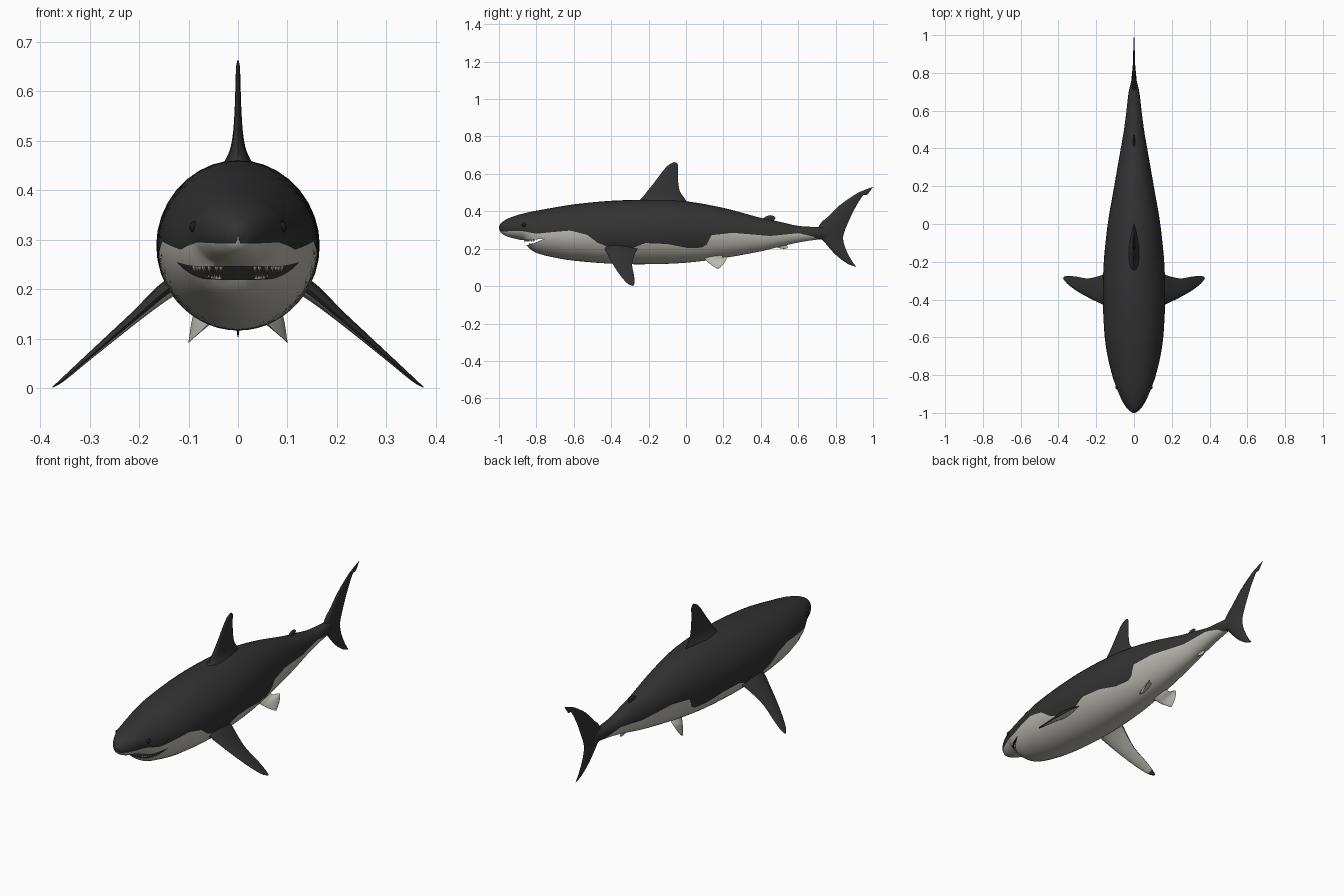
import bpy, bmesh, math
from mathutils import Vector

if "Cube" in bpy.data.objects:
    bpy.data.objects.remove(bpy.data.objects["Cube"])


def material(name, rgb):
    m = bpy.data.materials.new(name)
    m.diffuse_color = (*rgb, 1)
    m.use_nodes = True
    m.node_tree.nodes["Principled BSDF"].inputs["Base Color"].default_value = m.diffuse_color
    return m


DARK = material("slate_back", (0.032, 0.032, 0.032))
PALE = material("pale_belly", (0.50, 0.485, 0.44))
BLACK = material("mouth_black", (0.012, 0.011, 0.011))
IVORY = material("tooth_ivory", (0.62, 0.60, 0.52))


def spline(keys, x, k, smooth=True):
    """Value k of the key rows (position first) at x."""
    x = min(max(x, keys[0][0]), keys[-1][0])
    i = 0
    while i < len(keys) - 2 and x > keys[i + 1][0]:
        i += 1
    a, b = keys[i], keys[i + 1]
    h = b[0] - a[0]
    t = (x - a[0]) / h
    if not smooth:
        return a[k] + (b[k] - a[k]) * t

    def slope(j):
        p, q = keys[max(j - 1, 0)], keys[min(j + 1, len(keys) - 1)]
        return (q[k] - p[k]) / (q[0] - p[0]) * h
    return ((2*t**3 - 3*t*t + 1) * a[k] + (t**3 - 2*t*t + t) * slope(i)
            + (3*t*t - 2*t**3) * b[k] + (t**3 - t*t) * slope(i + 1))


def finish(name, bm, mats):
    bmesh.ops.recalc_face_normals(bm, faces=bm.faces)
    me = bpy.data.meshes.new(name)
    bm.to_mesh(me)
    bm.free()
    ob = bpy.data.objects.new(name, me)
    bpy.context.collection.objects.link(ob)
    for m in mats:
        me.materials.append(m)
    return ob


def activate(ob):
    bpy.ops.object.select_all(action='DESELECT')
    ob.select_set(True)
    bpy.context.view_layer.objects.active = ob


def smooth(ob, angle=40):
    activate(ob)
    bpy.ops.object.shade_smooth_by_angle(angle=math.radians(angle))


def loft(rings, paint):
    """Closed rings joined in order; paint(ring, segment) gives the slot."""
    bm = bmesh.new()
    vs = [[bm.verts.new(p) for p in r] for r in rings]
    n = len(rings[0])
    for i in range(len(vs) - 1):
        for j in range(n):
            f = bm.faces.new((vs[i][j], vs[i][(j + 1) % n],
                              vs[i + 1][(j + 1) % n], vs[i + 1][j]))
            f.material_index = paint(i, j)
    for r in (vs[0], vs[-1]):
        bm.faces.new(r)
    return bm


# Body profile: y, top z, bottom z, half width
BODY = [(-1, .319, .306, .006), (-.988, .338, .284, .026), (-.95, .362, .263, .055),
        (-.9, .38, .25, .079), (-.865, .389, .238, .093), (-.845, .394, .208, .101),
        (-.8, .403, .178, .116), (-.7, .421, .152, .14), (-.6, .437, .136, .155),
        (-.4, .456, .12, .165), (-.2, .461, .117, .16), (0, .453, .125, .139),
        (.2, .418, .15, .105), (.4, .365, .186, .07), (.5, .344, .21, .053),
        (.6, .322, .233, .04), (.7, .316, .248, .028), (.76, .315, .25, .014),
        (.8, .305, .255, .006)]
# Height of the line where the dark back meets the pale belly: y, z
LINE = [(-1, .292), (-.88, .295), (-.8, .28), (-.72, .288), (-.62, .297), (-.53, .275),
        (-.47, .23), (-.4, .205), (-.28, .205), (-.22, .23), (-.1, .225), (0, .205),
        (.08, .205), (.112, .222), (.135, .272), (.25, .285), (.45, .268), (.6, .283),
        (.68, .265), (.73, .235)]
UP, LOW = 12, 9


def section(y):
    top, bot, w = (spline(BODY, y, k) for k in (1, 2, 3))
    return (top + bot) / 2, (top - bot) / 2, w


def body_ring(y):
    zc, hz, w = section(y)
    c = (spline(LINE, y, 1, False) - zc) / hz
    edge = min(math.acos(max(-1, min(1, c))), math.pi * .96)
    angles = [edge * i / UP for i in range(UP + 1)]
    angles += [edge + (math.pi - edge) * i / LOW for i in range(1, LOW + 1)]
    half = [(w * math.sin(a), y, zc + hz * math.cos(a)) for a in angles]
    return half + [(-x, yy, z) for x, yy, z in half[-2:0:-1]]


ys = [-1, -.997, -.993, -.988, -.98, -.97] + [-.96 + 1.76 * i / 130 for i in range(131)]
N = 2 * (UP + LOW)
body = finish("body", loft([body_ring(y) for y in ys],
              lambda i, j: int(UP <= j < N - UP and ys[i] < .725)), [DARK, PALE, BLACK])

# Mouth opening: a wedge cut across the jaw
bm = bmesh.new()
wedge = [(-.92, .247), (-.84, .246), (-.755, .254), (-.83, .222), (-.92, .212)]
f = bm.faces.new([bm.verts.new((-.2, y, z)) for y, z in wedge])
ext = bmesh.ops.extrude_face_region(bm, geom=[f])
bmesh.ops.translate(bm, vec=(.4, 0, 0),
                    verts=[v for v in ext["geom"] if isinstance(v, bmesh.types.BMVert)])
for f in bm.faces:
    f.material_index = 2
# keep the snout in front of the lower jaw whole
cutter = finish("mouth_cutter", bm, [DARK, PALE, BLACK])
cutter.hide_render = True
mod = body.modifiers.new("mouth", 'BOOLEAN')
mod.object, mod.operation, mod.solver = cutter, 'DIFFERENCE', 'EXACT'
activate(body)
bpy.ops.object.modifier_apply(modifier="mouth")
bpy.data.objects.remove(cutter)
smooth(body)


# Teeth along both jaws
def teeth(name, z, ylist, direction):
    bm = bmesh.new()
    for y in ylist:
        zc, hz, w = section(y)
        x = w * math.sqrt(max(0, 1 - ((z - zc) / hz) ** 2)) * .9
        for s in (-1, 1):
            base = [bm.verts.new((s * x + .005 * a, y + .008 + .005 * b, z))
                    for a, b in ((1, 0), (0, 1), (-1, 0), (0, -1))]
            tip = bm.verts.new((s * x, y + .008, z + .014 * direction))
            bm.faces.new(base)
            for i in range(4):
                bm.faces.new((base[i], base[(i + 1) % 4], tip))
    finish(name, bm, [IVORY])


teeth("upper_teeth", .248, [-.87, -.864, -.857, -.85, -.842, -.833, -.822], -1)
teeth("lower_teeth", .217, [-.846, -.843, -.84, -.836, -.83], 1)

# Eyes
for s, side in ((1, "right"), (-1, "left")):
    bm = bmesh.new()
    bmesh.ops.create_uvsphere(bm, u_segments=14, v_segments=8, radius=.012)
    bmesh.ops.translate(bm, verts=bm.verts, vec=(s * .087, -.865, .326))
    smooth(finish(side + "_eye", bm, [BLACK]))


# Fins: stations of leading point, trailing point and half thickness
def fin(name, stations, normal, mats, side=1, pale_under=False, steps=4):
    keys = [(i, *s) for i, s in enumerate(stations)]
    count = (len(keys) - 1) * steps
    normal = Vector(normal).normalized()
    us = [(1 - math.cos(math.pi * i / 8)) / 2 for i in range(9)]
    rings = []
    for i in range(count + 1):
        v = [spline(keys, i / steps, k) for k in range(1, 8)]
        lead, trail, t = Vector(v[:3]), Vector(v[3:6]), max(v[6], .001)
        upper, lower = [], []
        for u in us:
            p = lead.lerp(trail, u)
            off = normal * t * 2.6 * math.sqrt(u) * (1 - u)
            upper.append(p + off)
            lower.append(p - off)
        rings.append([(side * p.x, p.y, p.z) for p in upper + lower[-2:0:-1]])

    def paint(i, j):
        return int(pale_under and 9 <= j <= 14 and i < count * .8)
    smooth(finish(name, loft(rings, paint), mats), 50)


def flat(rows):
    """Stations on the centre plane from lead y, z, trail y, z, thickness."""
    return [(0, a, b, 0, c, d, t) for a, b, c, d, t in rows]


fin("dorsal_fin", flat([
    (-.28, .43, .02, .43, .045), (-.235, .472, -.012, .475, .02),
    (-.205, .51, -.033, .508, .011), (-.165, .56, -.042, .56, .007),
    (-.12, .62, -.044, .615, .005), (-.09, .65, -.042, .645, .004),
    (-.065, .663, -.05, .66, .0015)]), (1, 0, 0), [DARK])

fin("tail_fin", flat([
    (.99, .527, 1, .53, .001), (.94, .508, .968, .488, .003), (.905, .49, .945, .483, .004),
    (.825, .435, .90, .41, .006), (.76, .372, .865, .335, .009), (.72, .335, .847, .29, .012),
    (.70, .285, .84, .26, .014), (.74, .235, .845, .225, .012), (.80, .168, .86, .185, .008),
    (.86, .122, .885, .138, .004), (.90, .105, .91, .103, .001)]), (1, 0, 0), [DARK])

fin("second_dorsal_fin", flat([
    (.38, .345, .475, .335, .012), (.41, .362, .472, .355, .006), (.435, .375, .478, .365, .004),
    (.45, .379, .465, .377, .001)]), (1, 0, 0), [DARK])

fin("anal_fin", flat([
    (.45, .22, .54, .235, .01), (.475, .212, .54, .217, .005), (.505, .202, .545, .208, .003),
    (.525, .199, .54, .201, .001)]), (1, 0, 0), [PALE])

for s, side in ((1, "right"), (-1, "left")):
    fin(side + "_pectoral_fin", [
        (.11, -.44, .225, .11, -.25, .215, .02), (.155, -.43, .19, .155, -.265, .19, .017),
        (.2, -.41, .15, .2, -.28, .153, .012), (.25, -.385, .107, .25, -.288, .11, .009),
        (.31, -.35, .055, .31, -.278, .058, .006), (.355, -.315, .016, .35, -.275, .022, .004),
        (.375, -.288, .002, .37, -.278, .005, .001)],
        (.66, 0, .75), [DARK, PALE], s, True)
    fin(side + "_pelvic_fin", [
        (.035, .085, .16, .035, .19, .175, .012), (.055, .11, .135, .06, .2, .155, .008),
        (.075, .132, .115, .085, .222, .158, .005), (.092, .155, .1, .095, .207, .128, .003),
        (.1, .17, .092, .098, .185, .1, .001)],
        (.7, 0, .7), [PALE], s)
